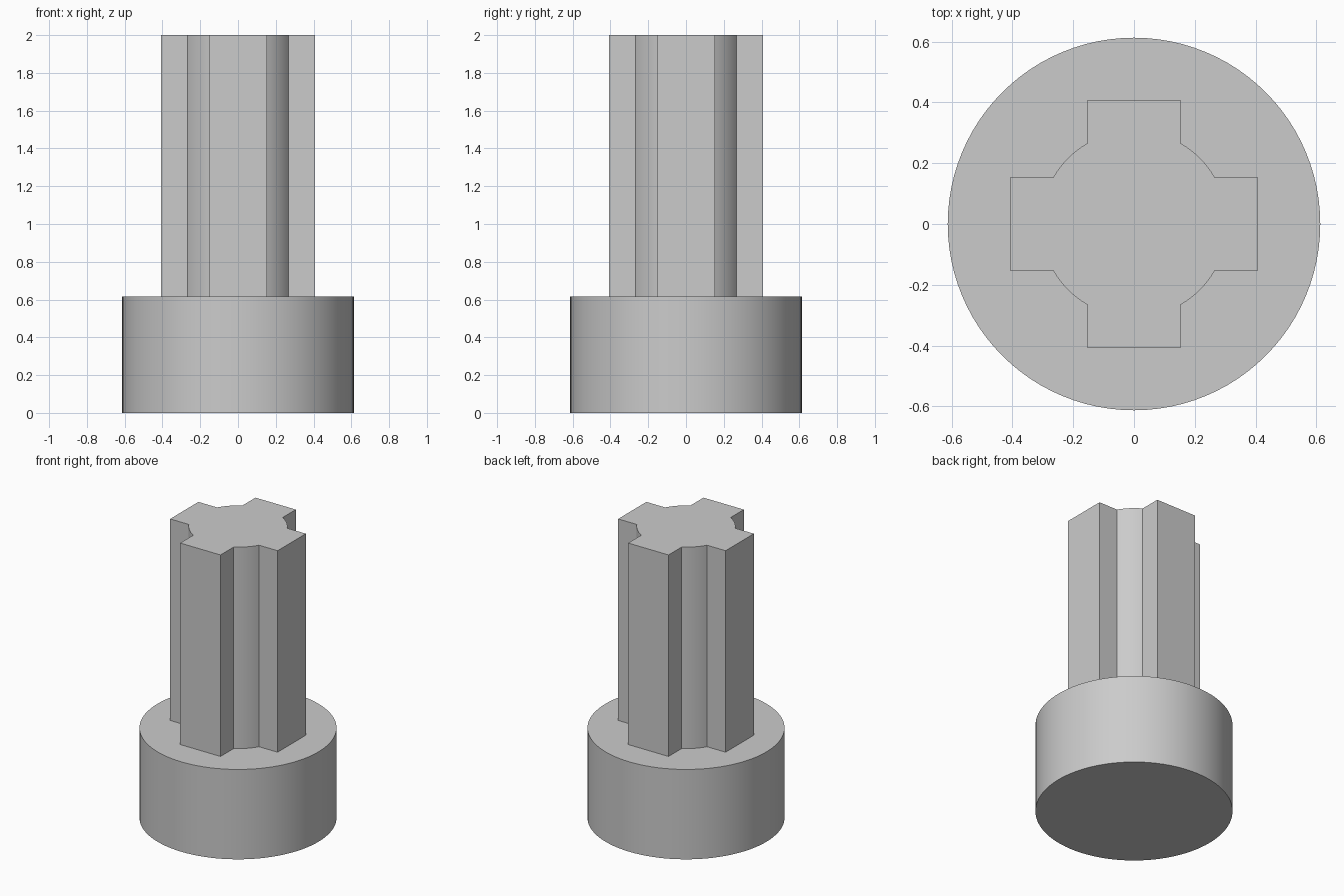
import bpy, bmesh, math

if "Cube" in bpy.data.objects:
    bpy.data.objects.remove(bpy.data.objects["Cube"], do_unlink=True)

BASE_R, BASE_H, TOP = 0.613, 0.617, 2.0
CORE_R, ARM_HALF, ARM_REACH = 0.307, 0.153, 0.408

grey = bpy.data.materials.new("plain grey")
grey.use_nodes = True
grey.diffuse_color = (0.6, 0.6, 0.6, 1)
grey.node_tree.nodes["Principled BSDF"].inputs["Base Color"].default_value = (0.6, 0.6, 0.6, 1)


def extrude_outline(name, points, z0, z1):
    """Solid prism from a closed counter-clockwise outline."""
    bm = bmesh.new()
    face = bm.faces.new([bm.verts.new((x, y, z0)) for x, y in points])
    top = bmesh.ops.extrude_face_region(bm, geom=[face], use_keep_orig=True)
    verts = [v for v in top["geom"] if isinstance(v, bmesh.types.BMVert)]
    bmesh.ops.translate(bm, verts=verts, vec=(0, 0, z1 - z0))
    bmesh.ops.recalc_face_normals(bm, faces=bm.faces)
    mesh = bpy.data.meshes.new(name)
    bm.to_mesh(mesh)
    bm.free()
    mesh.materials.append(grey)
    obj = bpy.data.objects.new(name, mesh)
    bpy.context.collection.objects.link(obj)
    bpy.ops.object.select_all(action="DESELECT")
    obj.select_set(True)
    bpy.context.view_layer.objects.active = obj
    bpy.ops.object.shade_smooth_by_angle(angle=math.radians(25))
    return obj


# Round base
circle = [(BASE_R * math.cos(a), BASE_R * math.sin(a))
          for a in (math.tau * i / 96 for i in range(96))]
extrude_outline("round_base", circle, 0, BASE_H)

# Four-armed shaft: one square arm and one core arc, repeated each quarter turn
start = math.asin(ARM_HALF / CORE_R)
sweep = math.pi / 2 - 2 * start
arc = [start + sweep * i / 8 for i in range(9)]
quarter = [(ARM_REACH, -ARM_HALF), (ARM_REACH, ARM_HALF)]
quarter += [(CORE_R * math.cos(a), CORE_R * math.sin(a)) for a in arc]
outline = []
for turn in range(4):
    c, s = math.cos(turn * math.pi / 2), math.sin(turn * math.pi / 2)
    outline += [(c * x - s * y, s * x + c * y) for x, y in quarter]
extrude_outline("splined_shaft", outline, BASE_H, TOP)
